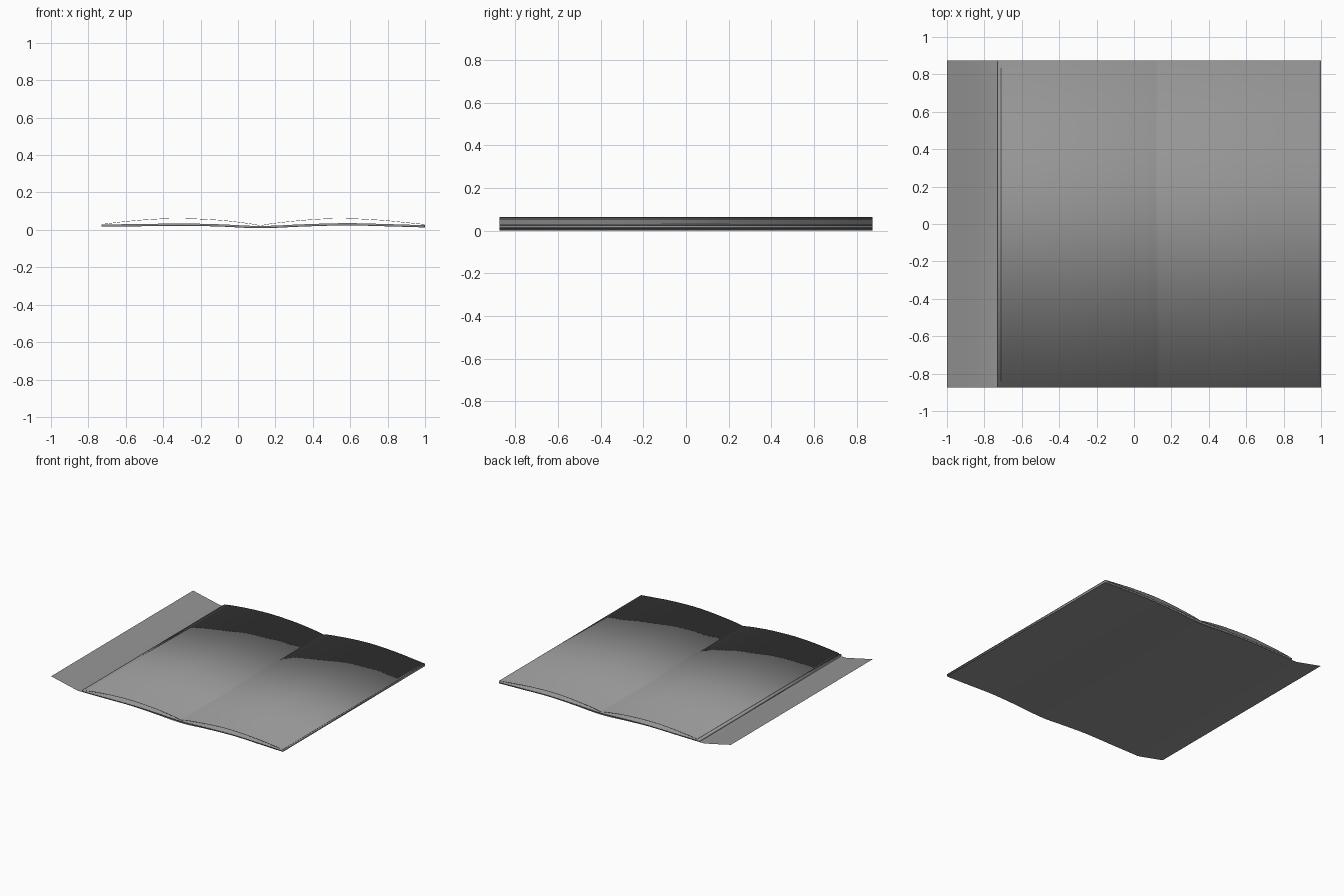
import bpy, bmesh

if "Cube" in bpy.data.objects:
    bpy.data.objects.remove(bpy.data.objects["Cube"])

HALF = 0.875  # half of the page height along y

paper = bpy.data.materials.new("grey_paper")
paper.diffuse_color = (0.3, 0.3, 0.3, 1.0)
paper.use_nodes = True
paper.node_tree.nodes["Principled BSDF"].inputs["Base Color"].default_value = paper.diffuse_color


def smooth_path(points, steps=6):
    """Catmull-Rom curve through (x, z) points."""
    p = [points[0]] + points + [points[-1]]
    out = []
    for i in range(1, len(p) - 2):
        for s in range(steps):
            t = s / steps
            out.append(tuple(
                0.5 * (2 * b + (c - a) * t + (2 * a - 5 * b + 4 * c - d) * t * t
                       + (3 * b - a - 3 * c + d) * t ** 3)
                for a, b, c, d in zip(p[i - 1], p[i], p[i + 1], p[i + 2])))
    return out + [points[-1]]


def sheet(name, path, thickness=0.0, ends=()):
    """Extrude an xz path along y. With thickness it becomes a soft-edged slab,
    closed at the listed path ends."""
    bm = bmesh.new()
    front = [bm.verts.new((x, -HALF, z)) for x, z in path]
    back = [bm.verts.new((x, HALF, z)) for x, z in path]
    for i in range(len(path) - 1):
        bm.faces.new((front[i], front[i + 1], back[i + 1], back[i]))
    if thickness:
        low_f, low_b = [[bm.verts.new((v.co.x, v.co.y, v.co.z - thickness)) for v in row]
                        for row in (front, back)]
        for i in range(len(path) - 1):
            bm.faces.new((low_f[i], low_b[i], low_b[i + 1], low_f[i + 1]))
            bm.faces.new((front[i], low_f[i], low_f[i + 1], front[i + 1]))
            bm.faces.new((back[i + 1], low_b[i + 1], low_b[i], back[i]))
        if 0 in ends:
            bm.faces.new((front[0], back[0], low_b[0], low_f[0]))
        if -1 in ends:
            bm.faces.new((back[-1], front[-1], low_f[-1], low_b[-1]))
    for f in bm.faces:
        f.smooth = True
    me = bpy.data.meshes.new(name)
    bm.to_mesh(me)
    bm.free()
    me.materials.append(paper)
    ob = bpy.data.objects.new(name, me)
    bpy.context.collection.objects.link(ob)
    return ob


# Cover with the lifted flap on the left
cover = [(-0.77, 0.014), (-0.55, 0.016), (-0.3, 0.019), (-0.1, 0.011), (0.12, 0.0),
         (0.35, 0.013), (0.58, 0.021), (0.8, 0.015), (1.0, 0.01)]
sheet("cover", [(-1.0, 0.065), (-0.88, 0.038)] + smooth_path(cover))

# Stack of inner pages
stack = [(-0.73, 0.029), (-0.55, 0.031), (-0.3, 0.034), (-0.1, 0.03), (0.12, 0.021),
         (0.35, 0.03), (0.58, 0.036), (0.8, 0.031), (1.0, 0.025)]
sheet("page_stack", smooth_path(stack), 0.012, (0, -1))

# Curled top pages either side of the gutter, thin with soft-shaded edges
sheet("left_page", smooth_path([(-0.71, 0.033), (-0.6, 0.046), (-0.45, 0.058),
                                (-0.3, 0.062), (-0.1, 0.053), (0.05, 0.036),
                                (0.12, 0.024)]), 0.002, (0,))
sheet("right_page", smooth_path([(0.12, 0.024), (0.2, 0.037), (0.38, 0.055), (0.55, 0.062),
                                 (0.75, 0.054), (0.9, 0.04), (1.0, 0.03)], 4), 0.002, (-1,))
